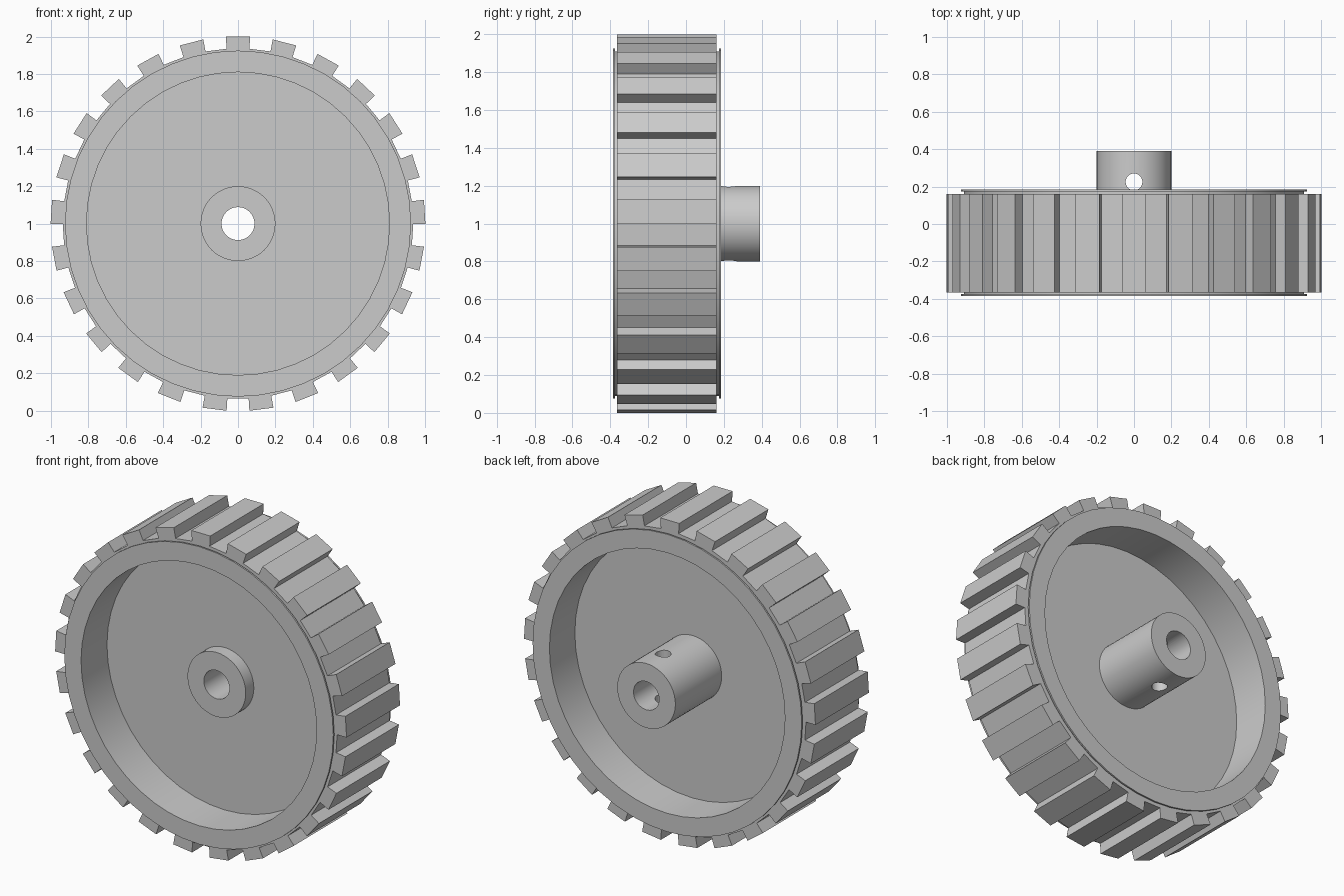
import bpy, bmesh, math
from mathutils import Matrix

if "Cube" in bpy.data.objects:
    bpy.data.objects.remove(bpy.data.objects["Cube"])

TEETH = 25
CENTRE_Z = 1.0

grey = bpy.data.materials.new("plain grey")
grey.use_nodes = True
colour = (0.6, 0.6, 0.6, 1)
grey.diffuse_color = colour
grey.node_tree.nodes["Principled BSDF"].inputs["Base Color"].default_value = colour


def finish(bm, name):
    bmesh.ops.recalc_face_normals(bm, faces=bm.faces)
    mesh = bpy.data.meshes.new(name)
    bm.to_mesh(mesh)
    bm.free()
    mesh.materials.append(grey)
    obj = bpy.data.objects.new(name, mesh)
    obj.location.z = CENTRE_Z
    bpy.context.collection.objects.link(obj)
    return obj


def smooth(obj):
    bpy.ops.object.select_all(action="DESELECT")
    obj.select_set(True)
    bpy.context.view_layer.objects.active = obj
    bpy.ops.object.shade_smooth_by_angle(angle=math.radians(30))


def lathe(name, profile, steps=48):
    """Turn a closed (radius, y) profile around the y axis."""
    bm = bmesh.new()
    rings = []
    for i in range(steps):
        a = math.tau * i / steps
        rings.append([bm.verts.new((r * math.sin(a), y, r * math.cos(a)))
                      for r, y in profile])
    n = len(profile)
    for i in range(steps):
        a, b = rings[i], rings[(i + 1) % steps]
        for j in range(n):
            k = (j + 1) % n
            bm.faces.new((a[j], a[k], b[k], b[j]))
    return finish(bm, name)


# Wheel body: flanged rim, web, hub and bore in one turned section
front, back = -0.385, 0.185
flange, neck, rim, hub, bore = 0.925, 0.91, 0.81, 0.2, 0.088
body = lathe("wheel_body", [
    (bore, -0.21), (hub, -0.21), (hub, -0.13), (rim, -0.13),
    (rim, front), (flange, front), (flange, front + 0.01), (neck, front + 0.01),
    (neck, back - 0.01), (flange, back - 0.01), (flange, back), (rim, back),
    (rim, -0.065), (hub, -0.065), (hub, 0.39), (bore, 0.39)])

# Set screw hole drilled vertically through both hub walls
bm = bmesh.new()
bmesh.ops.create_cone(bm, cap_ends=True, segments=24, radius1=0.045, radius2=0.045,
                      depth=0.6, matrix=Matrix.Translation((0, 0.225, 0)))
cutter = finish(bm, "screw_hole_cutter")
drill = body.modifiers.new("screw hole", "BOOLEAN")
drill.operation = "DIFFERENCE"
drill.solver = "EXACT"
drill.object = cutter
smooth(body)
bpy.ops.object.modifier_apply(modifier=drill.name)
bpy.data.objects.remove(cutter)

# Tooth ring: toothed outline extruded along the axle, open in the middle
outline = []
for i in range(TEETH):
    a = math.tau * i / TEETH
    for x, z in ((-0.06, 0.935), (-0.065, 1.0), (0.065, 1.0), (0.06, 0.935)):
        outline.append((x * math.cos(a) + z * math.sin(a),
                        z * math.cos(a) - x * math.sin(a)))
bm = bmesh.new()
loops = []
for x, z in outline:
    s = 0.9 / math.hypot(x, z)
    loops.append([bm.verts.new(p) for p in (
        (x, -0.365, z), (x, 0.16, z), (x * s, 0.16, z * s), (x * s, -0.365, z * s))])
for i, a in enumerate(loops):
    b = loops[(i + 1) % len(loops)]
    for j in range(4):
        k = (j + 1) % 4
        bm.faces.new((a[j], a[k], b[k], b[j]))
tooth_ring = finish(bm, "tooth_ring")
